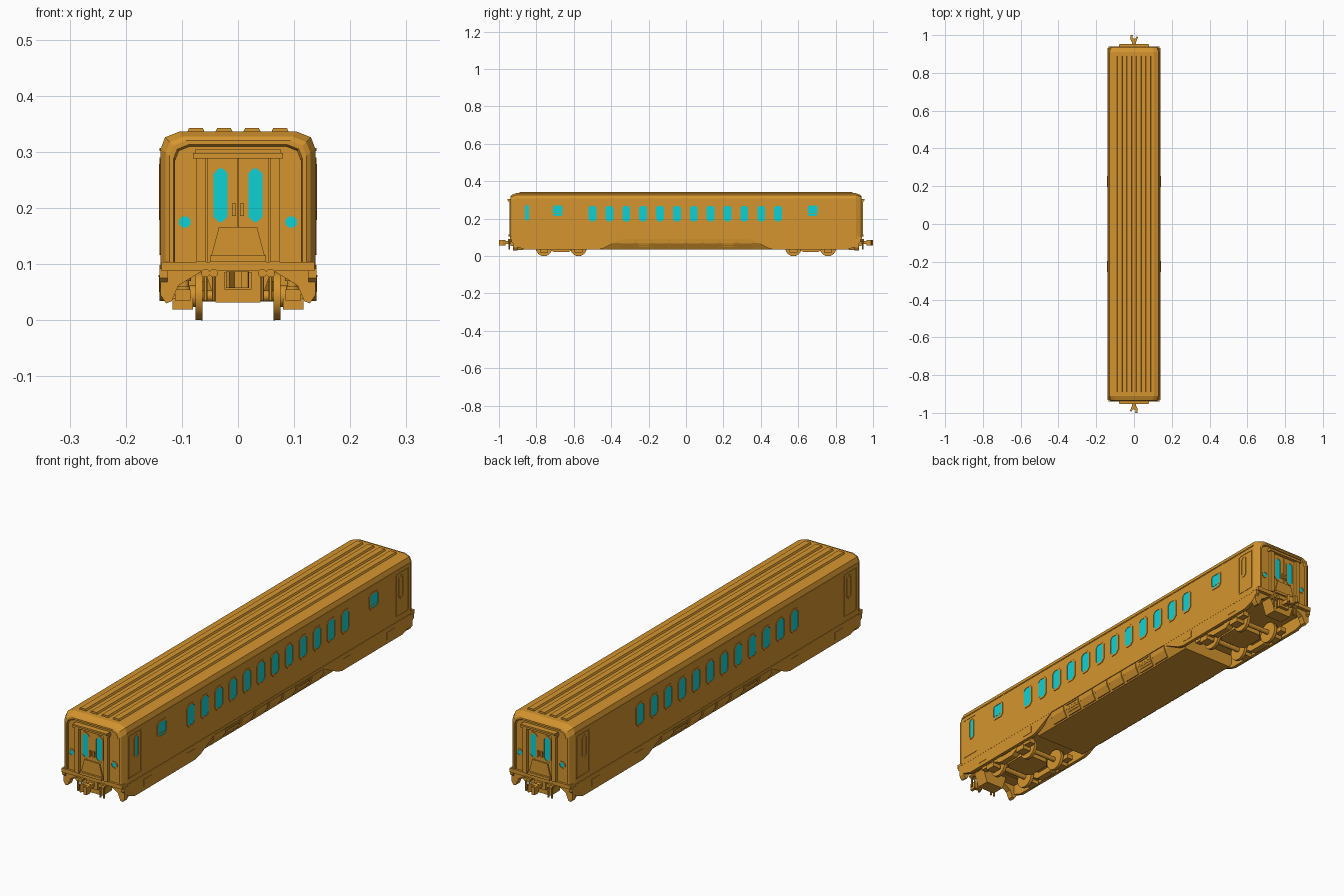
import bpy, bmesh, math
from mathutils import Vector

if "Cube" in bpy.data.objects:
    bpy.data.objects.remove(bpy.data.objects["Cube"])


def material(name, rgb):
    m = bpy.data.materials.new(name)
    m.use_nodes = True
    m.diffuse_color = (*rgb, 1)
    m.node_tree.nodes["Principled BSDF"].inputs["Base Color"].default_value = (*rgb, 1)
    return m


ORANGE = material("orange paint", (0.66, 0.30, 0.028))
CYAN = material("cyan glass", (0.005, 0.64, 0.66))


def finish(name, bm, mat=ORANGE):
    bmesh.ops.recalc_face_normals(bm, faces=bm.faces)
    mesh = bpy.data.meshes.new(name)
    bm.to_mesh(mesh)
    bm.free()
    mesh.materials.append(mat)
    ob = bpy.data.objects.new(name, mesh)
    bpy.context.collection.objects.link(ob)
    return ob


def bridge(bm, a, b):
    for i in range(len(a)):
        j = (i + 1) % len(a)
        bm.faces.new((a[i], a[j], b[j], b[i]))


def extrude(name, pts, axis, lo, hi, mat=ORANGE, hole=None):
    """Prism along an axis from a 2D outline, optionally with a matching hole."""
    place = {"x": lambda u, v, d: (d, u, v), "y": lambda u, v, d: (u, d, v),
             "z": lambda u, v, d: (u, v, d)}[axis]
    bm = bmesh.new()

    def loop(outline, d):
        return [bm.verts.new(place(u, v, d)) for u, v in outline]
    a, b = loop(pts, lo), loop(pts, hi)
    bridge(bm, a, b)
    if hole:
        c, d = loop(hole, lo), loop(hole, hi)
        bridge(bm, c, d)
        bridge(bm, a, c)
        bridge(bm, b, d)
    else:
        bm.faces.new(a)
        bm.faces.new(b)
    return finish(name, bm, mat)


def cut_rect(u, v, w, h, c):
    """Rectangle with chamfered corners."""
    w, h = w / 2, h / 2
    quarter = [(w, h - c), (w - c, h)]
    pts = quarter + [(-x, z) for x, z in reversed(quarter)]
    pts += [(-x, -z) for x, z in quarter] + [(x, -z) for x, z in reversed(quarter)]
    return [(u + x, v + z) for x, z in pts]


def box(name, x, y, z, mat=ORANGE):
    return extrude(name, [(x[0], y[0]), (x[1], y[0]), (x[1], y[1]), (x[0], y[1])], "z", *z, mat)


def disc(name, axis, u, v, r, lo, hi, n=24, mat=ORANGE):
    turn = math.pi / n
    pts = [(u + r * math.cos(2 * math.pi * i / n + turn),
            v + r * math.sin(2 * math.pi * i / n + turn)) for i in range(n)]
    return extrude(name, pts, axis, lo, hi, mat)


def window(name, axis, face, s, u, v, w, h, c, rim=0.007, mat=CYAN):
    """Raised rim with a thin pane set inside it."""
    inner = cut_rect(u, v, w, h, c)
    outer = cut_rect(u, v, w + 2 * rim, h + 2 * rim, c + rim * 0.6)
    extrude(name + "_rim", outer, axis, face - s * 0.002, face + s * 0.0025, ORANGE, inner)
    extrude(name + "_pane", inner, axis, face - s * 0.002, face + s * 0.0008, mat)


# Body shell: one cross-section lofted along the length, with rimmed ends
half = [(0.138, 0.09), (0.138, 0.305), (0.130, 0.326), (0.105, 0.336)]
section = half + [(-x, z) for x, z in reversed(half)]
stations = [(0.91, 0), (0.932, 0.009), (0.937, 0.016), (0.937, 0.023), (0.931, 0.026)]
stations = [(-y, i) for y, i in reversed(stations)] + stations
bm = bmesh.new()
rows = []
for y, inset in stations:
    sx, mid = 1 - inset / 0.138, 0.213
    sz = 1 - inset / 0.123
    rows.append([bm.verts.new((x * sx, y, mid + (z - mid) * sz if z > mid else z))
                 for x, z in section])
for a, b in zip(rows, rows[1:]):
    bridge(bm, a, b)
bm.faces.new(rows[0])
bm.faces.new(rows[-1])
finish("body_shell", bm)

# Roof ribs
for x in (-0.075, -0.025, 0.025, 0.075):
    rib = [(x - 0.016, 0.334), (x - 0.012, 0.343), (x + 0.012, 0.343), (x + 0.016, 0.334)]
    extrude("roof_rib", rib, "y", -0.89, 0.89)

# Belly between the bogies, with sloping sides
belly = [(0.137, 0.092), (0.134, 0.07), (0.115, 0.035)]
extrude("belly", belly + [(-x, z) for x, z in reversed(belly)], "y", -0.46, 0.46)

for s in (-1, 1):
    face = s * 0.138
    # Side sill and roof edge strips
    box("side_sill", sorted((s * 0.13, s * 0.14)), (-0.91, 0.91), (0.088, 0.098))
    box("gutter", sorted((s * 0.13, s * 0.1395)), (-0.91, 0.91), (0.302, 0.307))

    # Saloon windows
    for i in range(12):
        window("saloon_window", "x", face, s, -0.5 + i * 0.0902, 0.227, 0.042, 0.082, 0.01)
    if s > 0:
        for y in (-0.685, 0.677):
            window("small_window", "x", face, s, y, 0.243, 0.05, 0.055, 0.007)
            box("window_bar", (0.137, 0.1395), (y - 0.025, y + 0.025), (0.224, 0.227))

    # Side doors
    for e in (-1, 1):
        y = e * 0.86
        extrude("side_door_frame", cut_rect(y, 0.203, 0.082, 0.174, 0.003), "x",
                face - s * 0.002, face + s * 0.0015, ORANGE,
                cut_rect(y, 0.203, 0.074, 0.166, 0.002))
        glass = CYAN if s > 0 and e < 0 else ORANGE
        window("side_door_window", "x", face, s, e * 0.85, 0.232, 0.02, 0.082, 0.006, 0.005, glass)

    # Equipment panels on the sloping belly side
    for i in range(8):
        y = -0.315 + i * 0.09
        panel = [(s * 0.139, 0.086), (s * 0.137, 0.066), (s * 0.122, 0.04), (s * 0.11, 0.04), (s * 0.12, 0.086)]
        extrude("equipment_panel", panel, "y", y - 0.038, y + 0.038)
        if i in (1, 6):
            for k in range(4):
                z = 0.05 + k * 0.009
                x = 0.128 + k * 0.004
                box("vent_slat", sorted((s * (x - 0.01), s * (x + 0.002))),
                    (y - 0.03, y + 0.03), (z, z + 0.004))

for e in (-1, 1):
    def span(a, b):
        return sorted((e * a, e * b))

    # Bogie skirts, one plate per side
    skirt = [(0.932, 0.092), (0.932, 0.075), (0.905, 0.05), (0.86, 0.034),
             (0.47, 0.034), (0.44, 0.042), (0.34, 0.092)]
    for s in (-1, 1):
        extrude("bogie_skirt", [(e * y, z) for y, z in skirt], "x", s * 0.126, s * 0.1395)
        for y in (0.50, 0.78):
            box("skirt_hatch", sorted((s * 0.138, s * 0.141)), span(y - 0.025, y + 0.025), (0.05, 0.08))

    # Bogie: frame, axles, wheels, axle boxes and springs
    mid = 0.667
    extrude("bogie_frame", cut_rect(0, e * mid, 0.13, 0.13, 0.02), "z", 0.035, 0.07)
    box("bogie_bolster", (-0.12, 0.12), span(mid - 0.03, mid + 0.03), (0.045, 0.08))
    disc("bogie_pivot", "z", 0, e * mid, 0.035, 0.065, 0.092, 16)
    for s in (-1, 1):
        beam = [(-0.15, 0.055), (-0.15, 0.035), (-0.06, 0.035), (-0.04, 0.022),
                (0.04, 0.022), (0.06, 0.035), (0.15, 0.035), (0.15, 0.055)]
        extrude("bogie_side_beam", [(e * (mid + y), z) for y, z in beam], "x", s * 0.085, s * 0.112)
    for y in (e * (mid - 0.0925), e * (mid + 0.0925)):
        disc("axle", "x", y, 0.043, 0.01, -0.1, 0.1, 12)
        for s in (-1, 1):
            disc("wheel", "x", y, 0.043, 0.043, s * 0.066, s * 0.076, 28)
            disc("wheel_flange", "x", y, 0.043, 0.0435, s * 0.063, s * 0.066, 28)
            disc("wheel_hub", "x", y, 0.043, 0.02, s * 0.076, s * 0.086, 16)
            box("axle_box", sorted((s * 0.08, s * 0.117)), (y - 0.022, y + 0.022), (0.019, 0.04))
            for k in range(5):
                disc("spring_coil", "z", s * 0.097, y, 0.014 if k % 2 else 0.010,
                     0.04 + k * 0.01, 0.05 + k * 0.01, 12)

    # End beam and centre apron
    box("end_beam", (-0.136, 0.136), span(0.85, 0.94), (0.088, 0.104))
    for s in (-1, 1):
        wing = [(0.138, 0.09), (0.138, 0.045), (0.128, 0.03), (0.118, 0.034), (0.106, 0.062), (0.06, 0.09)]
        extrude("end_wing", [(s * x, z) for x, z in wing], "y", e * 0.90, e * 0.925)
    apron = [(-0.06, 0.09), (-0.04, 0.032), (0.04, 0.032), (0.06, 0.09)]
    extrude("end_apron", apron, "y", e * 0.87, e * 0.925)

    # Coupler with knuckle and hoses
    box("coupler_shank", (-0.010, 0.010), span(0.90, 0.975), (0.064, 0.08))
    box("coupler_collar", (-0.024, 0.024), span(0.92, 0.938), (0.055, 0.086))
    knuckle = [(-0.012, 0.965), (0.014, 0.965), (0.02, 0.98), (0.018, 1.0), (0.006, 1.0),
               (0.009, 0.984), (-0.006, 0.98), (-0.015, 0.994), (-0.021, 0.988)]
    extrude("coupler_knuckle", [(e * -x, e * y) for x, y in knuckle], "z", 0.057, 0.087)
    for x in (-0.058, -0.043, 0.043, 0.058):
        disc("brake_hose", "z", x, e * 0.944, 0.004, 0.035, 0.085, 8)
        disc("hose_valve", "y", x, 0.084, 0.008, e * 0.925, e * 0.952, 8)

    # End doorway: pillars, canopy, door leaves
    wall = e * 0.931
    for s in (-1, 1):
        box("door_pillar", sorted((s * 0.057, s * 0.074)), span(0.925, 0.945), (0.104, 0.292))
        box("door_leaf", sorted((s * 0.001, s * 0.055)), span(0.925, 0.935), (0.104, 0.288))
        window("end_door_window", "y", e * 0.935, e, s * 0.031, 0.223, 0.025, 0.095, 0.009, 0.006)
        box("door_handle", sorted((s * 0.004, s * 0.011)), span(0.934, 0.942), (0.186, 0.208))
        window("marker_lamp", "y", wall, e, s * 0.095, 0.175, 0.02, 0.02, 0.006, 0.004)
        box("end_rib", sorted((s * 0.112, s * 0.116)), span(0.928, 0.934), (0.104, 0.30))
    box("door_canopy", (-0.08, 0.08), span(0.925, 0.949), (0.288, 0.298))
    box("door_canopy_lip", (-0.077, 0.077), span(0.925, 0.954), (0.297, 0.304))
    plate = [(-0.048, 0.113), (-0.034, 0.166), (0.034, 0.166), (0.048, 0.113)]
    extrude("gangway_plate", plate, "y", e * 0.93, e * 0.94)
    box("door_step", (-0.05, 0.05), span(0.93, 0.948), (0.104, 0.115))

# Smooth the round parts, keeping their edges sharp
bpy.ops.object.select_all(action="DESELECT")
for ob in bpy.context.collection.objects:
    if ob.name.startswith(("wheel", "axle", "bogie_pivot", "spring")) and "box" not in ob.name:
        ob.select_set(True)
        bpy.context.view_layer.objects.active = ob
bpy.ops.object.shade_smooth_by_angle(angle=math.radians(35))
